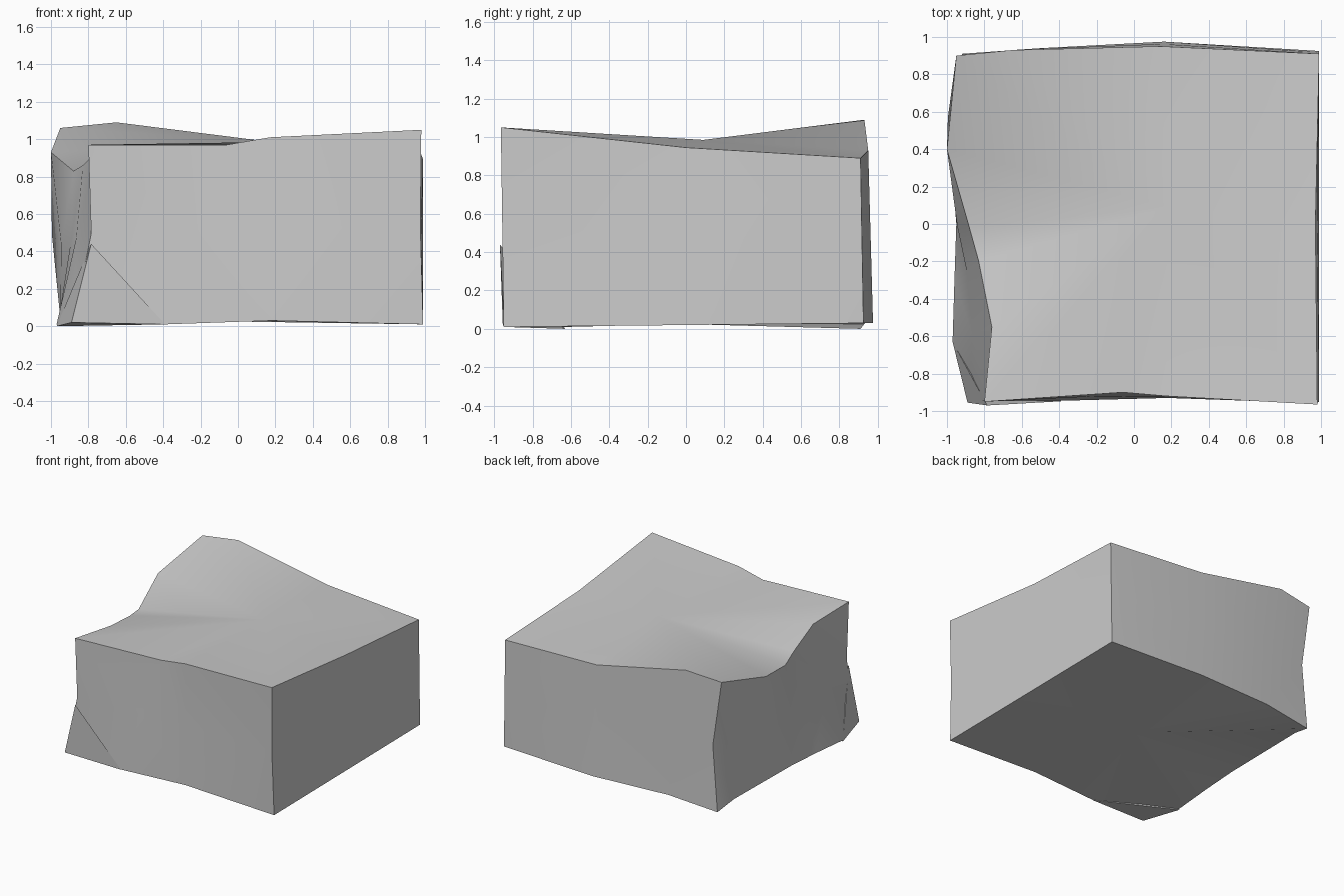
import bpy
import bmesh
from math import radians
from mathutils import Vector

cube = bpy.data.objects.get("Cube")
if cube:
    bpy.data.objects.remove(cube, do_unlink=True)

stone = bpy.data.materials.new("grey stone")
stone.use_nodes = True
GREY = (0.6, 0.6, 0.6, 1)
stone.diffuse_color = GREY
stone.node_tree.nodes["Principled BSDF"].inputs["Base Color"].default_value = GREY


def finish(bm, name):
    """Turn a bmesh into a shaded stone object."""
    bmesh.ops.recalc_face_normals(bm, faces=bm.faces[:])
    mesh = bpy.data.meshes.new(name)
    bm.to_mesh(mesh)
    bm.free()
    mesh.materials.append(stone)
    obj = bpy.data.objects.new(name, mesh)
    bpy.context.collection.objects.link(obj)
    bpy.ops.object.select_all(action="DESELECT")
    obj.select_set(True)
    bpy.context.view_layer.objects.active = obj
    bpy.ops.object.shade_smooth_by_angle(angle=radians(32))


def neighbours(ring):
    """Pair every item of a closed ring with the one after it."""
    return list(zip(ring, ring[1:] + ring[:1]))


class Block:
    """Uneven block: columns around the outline, closed above and below."""

    def __init__(self):
        self.bm = bmesh.new()
        self.rims = []
        self.waists = []
        self.feet = []

    def column(self, rim, foot, waist_shift=0):
        """Add a column whose waist is halfway up, moved sideways in x."""
        waist = (Vector(rim) + Vector(foot)) / 2
        waist.x += waist_shift
        for ring, point in ((self.rims, rim), (self.waists, waist), (self.feet, foot)):
            ring.append(self.bm.verts.new(point))

    def walls(self):
        """Join the columns with wall faces."""
        for upper, lower in ((self.rims, self.waists), (self.waists, self.feet)):
            pairs = zip(neighbours(upper), neighbours(lower))
            for (a, b), (c, d) in pairs:
                self.bm.faces.new((a, c, d, b))

    def fan(self, ring, centre):
        """Close a ring with triangles that meet at a centre point."""
        hub = self.bm.verts.new(centre)
        for a, b in neighbours(ring):
            self.bm.faces.new((hub, a, b))


block = Block()

# Front wall, from the notched corner to the left corner
block.column((-.8, -.95, .97), (-.88, -.94, .02), waist_shift=.055)
block.column((-.06, -.9, .97), (-.39, -.945, .01))
block.column((.17, -.92, 1.01), (.18, -.93, .03))
block.column((.98, -.965, 1.05), (.99, -.95, .01), waist_shift=-.01)

# Left wall and the back left corner
block.column((.97, 0, .945), (.99, 0, .02))
block.column((.99, .91, .89), (.99, .925, .03))

# Back wall, rising to a peak near the right corner
block.column((.14, .95, .93), (.16, .975, .03))
block.column((-.65, .93, 1.09), (-.5, .94, .04))
block.column((-.95, .9, 1.06), (-.92, .91, 0), waist_shift=.06)

# Right wall, with the valley in its rim
block.column((-1, .4, .93), (-.95, .74, .05), waist_shift=-.02)
block.column((-.88, -.02, .83), (-.95, 0, .04), waist_shift=-.03)
block.column((-.83, -.2, .86), (-.96, -.3, .03))
block.column((-.76, -.55, .93), (-.97, -.63, .01))

# Creased top and flat underside
block.walls()
block.fan(block.rims, centre=(.18, .09, .985))
block.fan(block.feet, centre=(0, 0, .025))
bmesh.ops.triangulate(block.bm, faces=[f for f in block.bm.faces if len(f.verts) > 3])
finish(block.bm, "stone_block")

# Split-off chip at the lower front corner
chip = bmesh.new()
apex = (-.785, -.97, .44)
outer_corner = (-.89, -.955, .02)
front_end = (-.39, -.948, .01)
side_end = (-.97, -.63, 0)
inside = (-.7, -.88, .03)
for point in (apex, outer_corner, front_end, side_end, inside):
    chip.verts.new(point)
bmesh.ops.convex_hull(chip, input=chip.verts[:])
finish(chip, "corner_chip")
